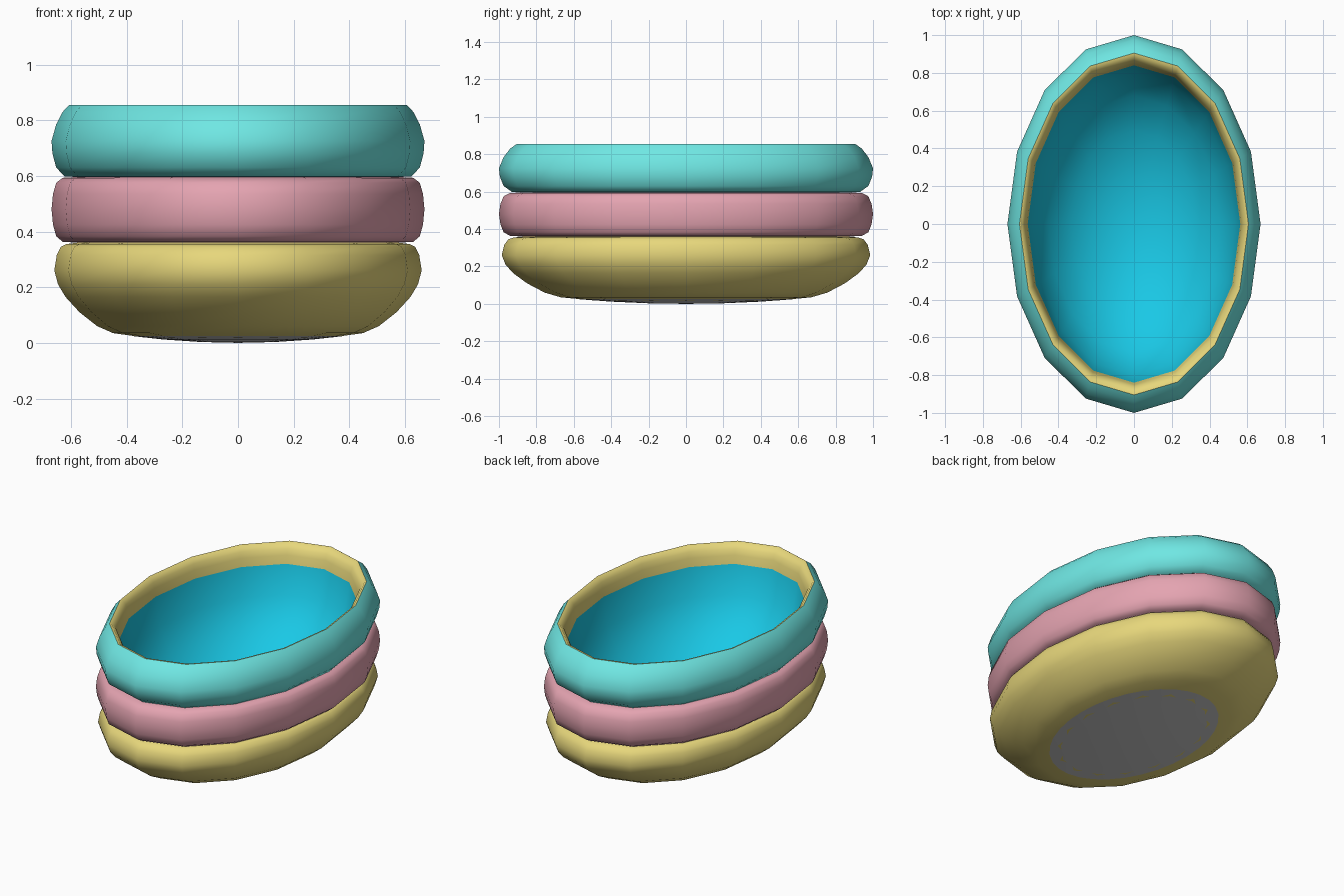
import bpy, bmesh
from math import cos, sin, pi

if "Cube" in bpy.data.objects:
    bpy.data.objects.remove(bpy.data.objects["Cube"])

SQUASH = 0.67  # width of the oval relative to its length


def material(name, rgb):
    m = bpy.data.materials.new(name)
    m.diffuse_color = (*rgb, 1)
    m.use_nodes = True
    m.node_tree.nodes["Principled BSDF"].inputs["Base Color"].default_value = m.diffuse_color
    return m


def oval_lathe(name, profile, mat=None, sides=16):
    """Sweep an (r, z) profile around an oval; r = 0 closes to a point."""
    bm = bmesh.new()
    rings = []
    for r, z in profile:
        if r == 0:
            rings.append([bm.verts.new((0, 0, z))] * sides)
        else:
            rings.append([bm.verts.new((r * SQUASH * cos(2 * pi * i / sides),
                                        r * sin(2 * pi * i / sides), z))
                          for i in range(sides)])
    for a, b in zip(rings, rings[1:]):
        for i in range(sides):
            j = (i + 1) % sides
            corners = list(dict.fromkeys((a[i], a[j], b[j], b[i])))
            bm.faces.new(corners)
    me = bpy.data.meshes.new(name)
    bm.to_mesh(me)
    bm.free()
    ob = bpy.data.objects.new(name, me)
    bpy.context.collection.objects.link(ob)
    if mat:
        me.materials.append(mat)
    bpy.ops.object.select_all(action='DESELECT')
    ob.select_set(True)
    bpy.context.view_layer.objects.active = ob
    bpy.ops.object.shade_smooth_by_angle(angle=pi * 0.45)
    return ob


teal = material("teal", (0.16, 0.80, 0.77))
pink = material("pink", (0.78, 0.37, 0.44))
yellow = material("yellow", (0.80, 0.68, 0.20))
blue = material("blue", (0.01, 0.58, 0.79))

# Inflated rings, profiles run bottom to top along the outside
oval_lathe("bottom_ring", [(0.5, 0.019), (0.67, 0.035), (0.755, 0.06), (0.85, 0.11),
                           (0.925, 0.165), (0.965, 0.21), (0.985, 0.26), (0.972, 0.315),
                           (0.95, 0.345), (0.92, 0.355), (0.86, 0.36)], yellow)
oval_lathe("middle_ring", [(0.86, 0.36), (0.94, 0.363), (0.975, 0.383), (0.992, 0.425),
                           (1.0, 0.48), (0.992, 0.535), (0.975, 0.575), (0.94, 0.593),
                           (0.86, 0.596)], pink)
oval_lathe("top_ring", [(0.86, 0.596), (0.93, 0.598), (0.975, 0.63), (0.995, 0.68),
                        (1.0, 0.725), (0.975, 0.785), (0.94, 0.83), (0.905, 0.855)], teal)

# Yellow inner lip
oval_lathe("inner_lip", [(0.905, 0.855), (0.89, 0.853), (0.862, 0.825), (0.85, 0.79),
                         (0.84, 0.74)], yellow)

# Blue bowl-shaped basin lining
STEPS = 5
basin = [(0.84 * sin(pi / 2 * k / STEPS), 0.74 - 0.56 * cos(pi / 2 * k / STEPS))
         for k in range(STEPS + 1)]
basin[0] = (0, basin[0][1])
oval_lathe("basin", basin, blue)

# Grey bulging underside
oval_lathe("underside", [(0, 0.0), (0.2, 0.003), (0.4, 0.012), (0.575, 0.025)], None, 32)
